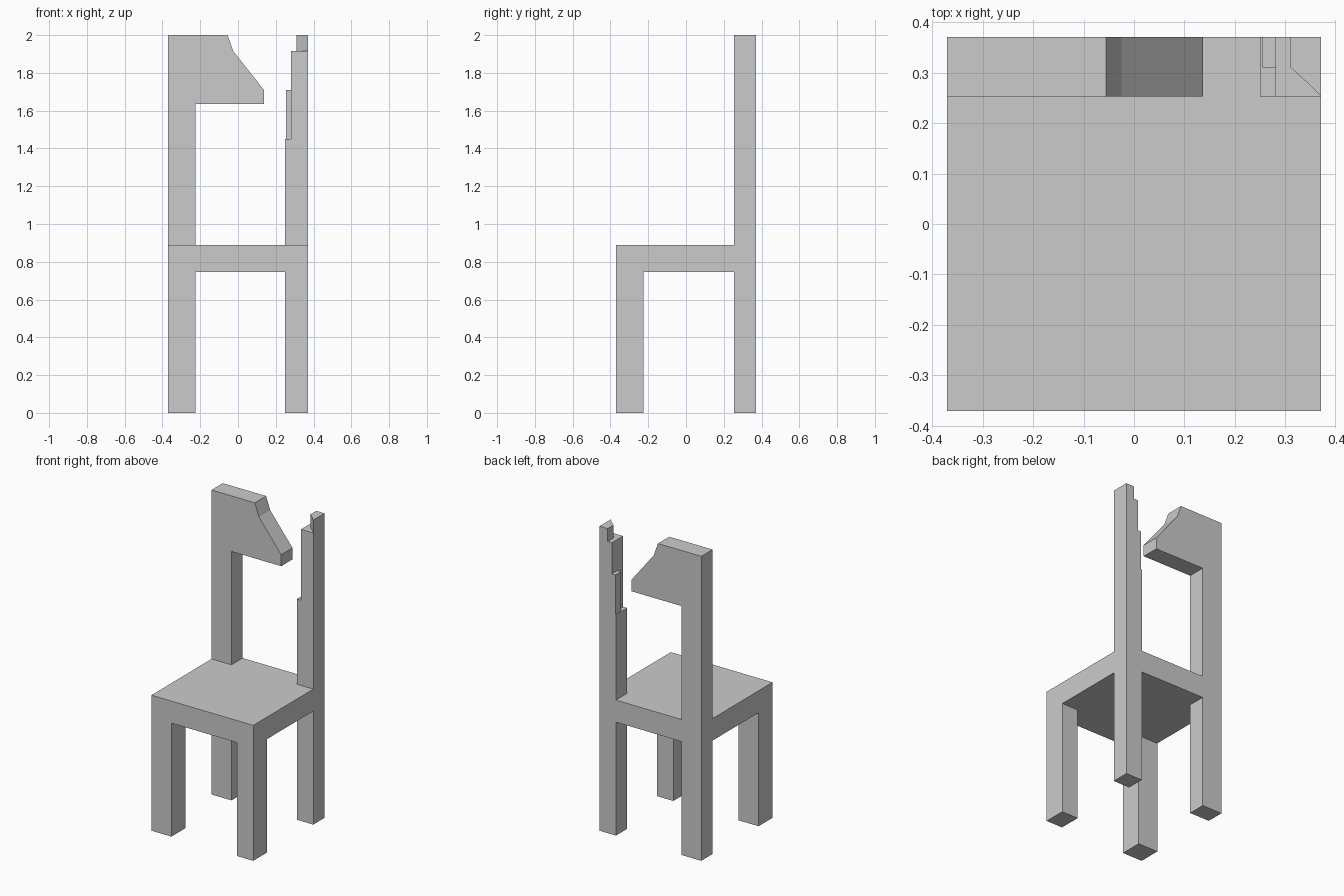
import bpy, bmesh
from mathutils import Vector

if "Cube" in bpy.data.objects:
    bpy.data.objects.remove(bpy.data.objects["Cube"])

L, R = -0.37, 0.37          # outer faces, same in x and y
LEG_IN = -0.225             # inner face of left / front legs
POST_IN = 0.25              # inner face of right legs and post
BACK_Y = 0.253              # front face of back legs and backrest
SEAT_Z0, SEAT_Z1, TOP = 0.745, 0.89, 2.0


def prism(bm, points, direction):
    """Extrude a flat 3D polygon along a vector."""
    verts = [bm.verts.new(p) for p in points]
    face = bm.faces.new(verts)
    ext = bmesh.ops.extrude_face_region(bm, geom=[face], use_keep_orig=True)
    moved = [g for g in ext["geom"] if isinstance(g, bmesh.types.BMVert)]
    bmesh.ops.translate(bm, vec=Vector(direction), verts=moved)


def make(name, prisms):
    bm = bmesh.new()
    for points, direction in prisms:
        prism(bm, points, direction)
    bmesh.ops.recalc_face_normals(bm, faces=bm.faces)
    mesh = bpy.data.meshes.new(name)
    bm.to_mesh(mesh)
    bm.free()
    obj = bpy.data.objects.new(name, mesh)
    bpy.context.collection.objects.link(obj)
    return obj


def plan(outline, z0, z1):
    """Plan-view outline (x, y) raised from z0 to z1."""
    return [(x, y, z0) for x, y in outline], (0, 0, z1 - z0)


def block(x0, x1, y0, y1, z0, z1):
    return plan([(x0, y0), (x1, y0), (x1, y1), (x0, y1)], z0, z1)


# Seat slab
make("seat", [block(L, R, L, R, SEAT_Z0, SEAT_Z1)])

# Four legs
spans_x = {"left": (L, LEG_IN), "right": (POST_IN, R)}
spans_y = {"front": (L, LEG_IN), "back": (BACK_Y, R)}
for side, xs in spans_x.items():
    for end, ys in spans_y.items():
        make(f"{end}_{side}_leg", [block(*xs, *ys, 0, SEAT_Z0)])

# Left post with the broken remainder of the top rail, one front profile
profile = [(L, SEAT_Z1), (LEG_IN, SEAT_Z1), (LEG_IN, 1.635), (0.137, 1.635),
           (0.137, 1.71), (-0.025, 1.915), (-0.055, TOP), (L, TOP)]
make("left_post_and_broken_rail",
     [([(x, BACK_Y, z) for x, z in profile], (0, R - BACK_Y, 0))])

# Right post, stepping in towards its splintered tip
make("right_broken_post", [
    block(POST_IN, R, BACK_Y, R, SEAT_Z1, 1.45),
    plan([(0.28, BACK_Y), (R, BACK_Y), (R, R), (0.255, R), (0.255, 0.31), (0.28, 0.31)],
         1.45, 1.71),
    block(0.28, R, BACK_Y, R, 1.71, 1.915),
    plan([(R, BACK_Y), (R, R), (0.31, R), (0.31, 0.31), (0.34, 0.283)], 1.915, TOP),
])
